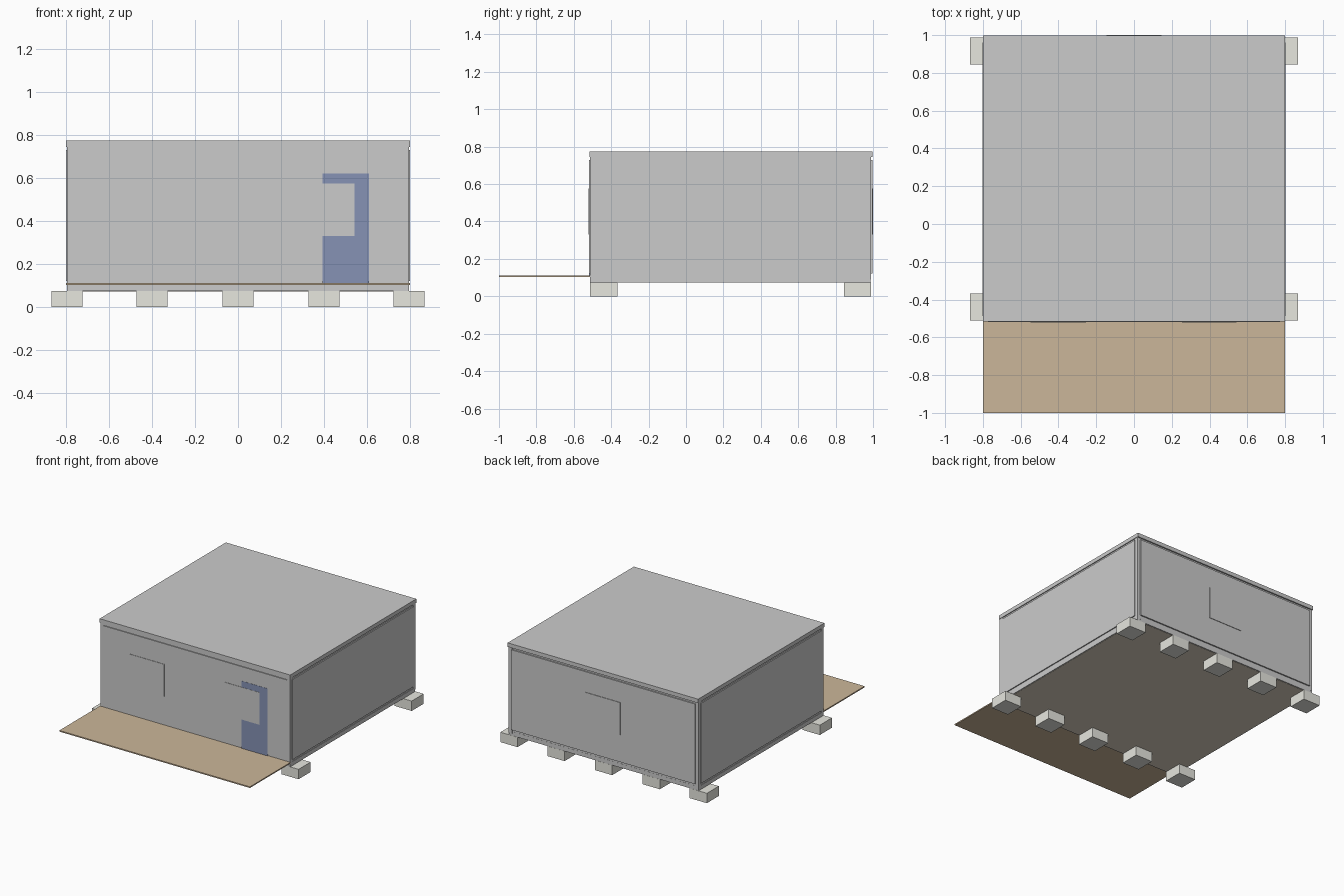
import bpy, bmesh

if "Cube" in bpy.data.objects:
    bpy.data.objects.remove(bpy.data.objects["Cube"])


def material(name, rgb):
    m = bpy.data.materials.new(name)
    m.diffuse_color = (*rgb, 1)
    m.use_nodes = True
    m.node_tree.nodes["Principled BSDF"].inputs["Base Color"].default_value = m.diffuse_color
    return m


def box(name, x, y, z, mat=None):
    """Box from (min, max) ranges on each axis."""
    bm = bmesh.new()
    bmesh.ops.create_cube(bm, size=1)
    for v in bm.verts:
        v.co = [r[0] if c < 0 else r[1] for c, r in zip(v.co, (x, y, z))]
    me = bpy.data.meshes.new(name)
    bm.to_mesh(me)
    bm.free()
    ob = bpy.data.objects.new(name, me)
    bpy.context.collection.objects.link(ob)
    if mat:
        me.materials.append(mat)
    return ob


concrete = material("concrete", (0.80, 0.80, 0.74))
wood = material("deck_wood", (0.60, 0.47, 0.32))
floor_mat = material("floor_board", (0.72, 0.66, 0.55))
blue = material("door_blue", (0.24, 0.29, 0.46))

# Foundation blocks, five along each long wall
for row, y in (("front", (-0.512, -0.367)), ("back", (0.845, 0.988))):
    for i, x in enumerate((-0.795, -0.4, 0, 0.4, 0.795)):
        box(f"{row}_foundation_block_{i + 1}", (x - 0.072, x + 0.072), y, (0, 0.075), concrete)

# Floor frame and underside board
box("floor_frame", (-0.797, 0.797), (-0.513, 0.987), (0.075, 0.106))
box("floor_board", (-0.79, 0.79), (-0.506, 0.98), (0.0735, 0.08), floor_mat)

# Wall core and roof
box("wall_core", (-0.793, 0.793), (-0.511, 0.986), (0.106, 0.746))
box("roof", (-0.80, 0.80), (-0.517, 0.997), (0.745, 0.775))

# Corner posts
for sx in (-1, 1):
    xs = sorted((sx * 0.768, sx * 0.797))
    side = "left" if sx < 0 else "right"
    box(f"front_{side}_post", xs, (-0.513, -0.485), (0.09, 0.746))
    box(f"back_{side}_post", xs, (0.96, 0.988), (0.09, 0.746))

# Raised wall panels
pz = (0.122, 0.73)
box("front_panel", (-0.772, 0.772), (-0.5175, -0.505), pz)
box("back_panel", (-0.772, 0.772), (0.98, 0.996), pz)
for sx, side in ((-1, "left"), (1, "right")):
    box(f"{side}_panel", sorted((sx * 0.785, sx * 0.801)), (-0.488, 0.962), pz)

# Door, partly covered by the right-hand window
box("door", (0.393, 0.61), (-0.519, -0.51), (0.107, 0.622), blue)

# Windows
wz = (0.33, 0.575)
box("front_left_window", (-0.547, -0.255), (-0.5205, -0.51), wz)
box("front_right_window", (0.253, 0.543), (-0.5205, -0.51), wz)
box("back_window", (-0.146, 0.146), (0.99, 1.0), wz)

# Porch deck
box("porch_deck", (-0.80, 0.80), (-1.0, -0.513), (0.102, 0.111), wood)
